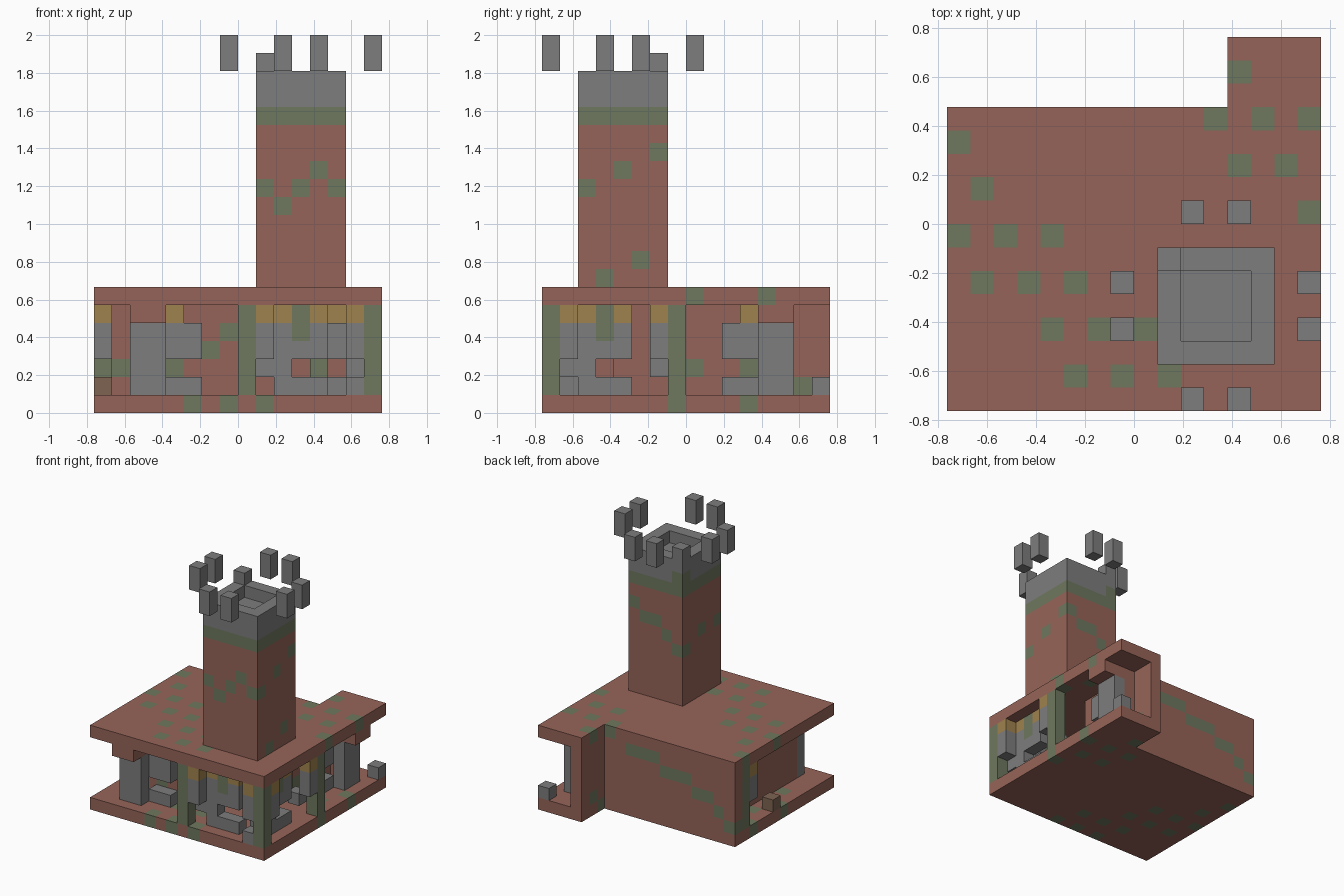
import bpy
import bmesh
from mathutils import Vector

if "Cube" in bpy.data.objects:
    bpy.data.objects.remove(bpy.data.objects["Cube"], do_unlink=True)

UNIT = 2 / 21
HALF = 8


def make_material(name, *rgb):
    linear = [((c / 255 + 0.055) / 1.055) ** 2.4 for c in rgb] + [1.0]
    mat = bpy.data.materials.new(name)
    mat.use_nodes = True
    mat.diffuse_color = linear
    mat.node_tree.nodes["Principled BSDF"].inputs["Base Color"].default_value = linear
    return mat


brick = make_material("red brick", 150, 100, 88)
moss = make_material("moss green", 110, 119, 94)
stone = make_material("grey stone", 125, 125, 125)
oak = make_material("yellow wood", 160, 130, 78)
earth = make_material("brown earth", 126, 100, 82)


def block(i, j, k, width=1, depth=1, height=1):
    """Set of grid cells filling a box."""
    return {(x, y, z) for x in range(i, i + width)
            for y in range(j, j + depth) for z in range(k, k + height)}


def build(name, cells, material, mossy=(), rule=None):
    """Skin a set of cells; mossy cells and the rule choose face materials."""
    mats = [material, moss, stone]
    mesh = bpy.data.meshes.new(name)
    bm = bmesh.new()
    corners = {}

    def vert(p):
        key = tuple(round(c) for c in p)
        if key not in corners:
            corners[key] = bm.verts.new(
                ((key[0] - HALF) * UNIT, (key[1] - HALF) * UNIT, key[2] * UNIT))
        return corners[key]

    for cell in sorted(cells):
        for axis in range(3):
            for side in (-1, 1):
                n = Vector((0, 0, 0))
                n[axis] = side
                if tuple(int(c + d) for c, d in zip(cell, n)) in cells:
                    continue
                u, v = Vector((0, 0, 0)), Vector((0, 0, 0))
                u[(axis + 1) % 3] = 0.5
                v[(axis + 2) % 3] = 0.5 * side
                mid = Vector(cell) + Vector((0.5, 0.5, 0.5)) + n * 0.5
                loop = [vert(mid + a * u + b * v)
                        for a, b in ((-1, -1), (1, -1), (1, 1), (-1, 1))]
                face = bm.faces.new(loop)
                if cell in mossy:
                    face.material_index = 1
                elif rule:
                    face.material_index = rule(cell)
    bm.to_mesh(mesh)
    bm.free()
    for mat in mats:
        mesh.materials.append(mat)
    obj = bpy.data.objects.new(name, mesh)
    bpy.context.collection.objects.link(obj)
    return obj


def mirrored(cells):
    """Reflect cells across the plan diagonal."""
    return {(15 - j, 15 - i, k) for i, j, k in cells}


# Floor and roof slabs with scattered moss, keyed by row
spots = {14: (12,), 12: (11, 13, 15), 11: (0,), 10: (12, 14), 9: (1,), 8: (15,),
         7: (0, 2, 4), 5: (1, 3, 5), 3: (4, 6, 8), 1: (5, 7, 9)}
for name, level, shift in (("floor_slab", 0, 1), ("roof_slab", 6, 0)):
    plan = block(0, 0, level, 16, 13) | block(12, 13, level, 4, 3)
    patches = {(i, j - shift, level) for j, row in spots.items() for i in row}
    build(name, plan, brick, patches)

# Back wall and wing wall, with a rising line of moss
rising = {(i, 12, k) for i, k in enumerate((1, 2, 3, 3, 4, 4, 4, 5, 5, 5))}
build("back_wall", block(0, 12, 1, 12, 1, 5), brick, rising)
build("wing_wall", block(12, 8, 1, 1, 8, 5), brick,
      {(12, 8, 2), (12, 11, 2), (12, 14, 1)})

# Recessed front wall and side walls
build("front_wall", block(2, 3, 1, 6, 1, 5), brick,
      {(4, 3, 2), (6, 3, 3), (7, 3, 4)})
build("side_wall", block(2, 4, 1, 1, 8, 5) | block(2, 2, 1, 1, 1, 5), brick)
build("wing_end_wall", block(13, 13, 1, 1, 1, 5), brick)

# Stone piers, lintels and niche stones, mirrored about the diagonal
pier = block(2, 1, 1, 2, 1, 4)
lintel = block(2, 0, 5, 2, 2)
niche = block(4, 2, 3, 2, 1, 2) | block(4, 2, 1, 2)
for prefix, place in (("front", set), ("side", mirrored)):
    build(prefix + "_pier", place(pier), stone)
    build(prefix + "_lintel", place(lintel), brick)
    build(prefix + "_niche_stones", place(niche), stone)
    build(prefix + "_niche_beam", place(block(4, 2, 5)), oak)

# Mossy posts
for n, (i, j) in enumerate(((8, 0), (15, 0), (15, 7), (0, 11))):
    build(f"post_{n}", block(i, j, 1, 1, 1, 5), moss)

# Brackets beside the posts: wood over hanging stone
for n, (i, j) in enumerate(((9, 0), (14, 0), (15, 1), (15, 6), (0, 10))):
    build(f"bracket_beam_{n}", block(i, j, 5), oak)
    build(f"bracket_stone_{n}", block(i, j, 3, 1, 1, 2), stone)

# Loose steps under the brackets
for n, (i, j) in enumerate(((9, 1), (14, 1), (14, 6))):
    build(f"step_{n}", block(i, j, 2), stone)
build("corner_step", block(14, 0, 1), stone)
build("wing_step", block(15, 15, 1), stone)
build("earth_step", block(0, 7, 1), earth)

# Centre supports on the two open sides
support = (block(10, 1, 3, 1, 1, 2) | block(12, 1, 3, 1, 1, 2)
           | block(10, 1, 1, 3) | block(11, 1, 3) | block(10, 1, 2))
beams = block(10, 1, 5) | block(12, 1, 5)
vine = block(11, 1, 4, 1, 1, 2)


def turned(cells):
    return {(15 - j, i - 8, k) for i, j, k in cells}


for prefix, place in (("front", set), ("side", turned)):
    build(prefix + "_support", place(support), stone)
    build(prefix + "_support_beams", place(beams), oak)
    build(prefix + "_vine", place(vine), moss)

# Tower: brick shaft, moss band, stone crown with a sunken top
tower = block(9, 2, 7, 5, 5, 12) - block(10, 3, 18, 3, 3)
tower |= block(9, 6, 19)
tower_moss = {(9 + n, 2, k) for n, k in enumerate((12, 11, 12, 13, 12))}
tower_moss |= {(9 + n, 6, k) for n, k in enumerate((11, 12, 13, 13, 14))}
tower_moss |= {(13, 4, 13), (13, 5, 8), (13, 3, 7), (9, 4, 12), (9, 6, 17)}
build("tower", tower, brick, tower_moss,
      lambda cell: 0 if cell[2] < 16 else 1 if cell[2] == 16 else 2)

# Battlement stones standing off from the crown
for n, near in enumerate((-1, 1)):
    for m, far in enumerate((-4, 4)):
        build(f"battlement_x_{n}{m}", block(11 + near, 4 + far, 19, 1, 1, 2), stone)
        build(f"battlement_y_{n}{m}", block(11 + far, 4 + near, 19, 1, 1, 2), stone)
